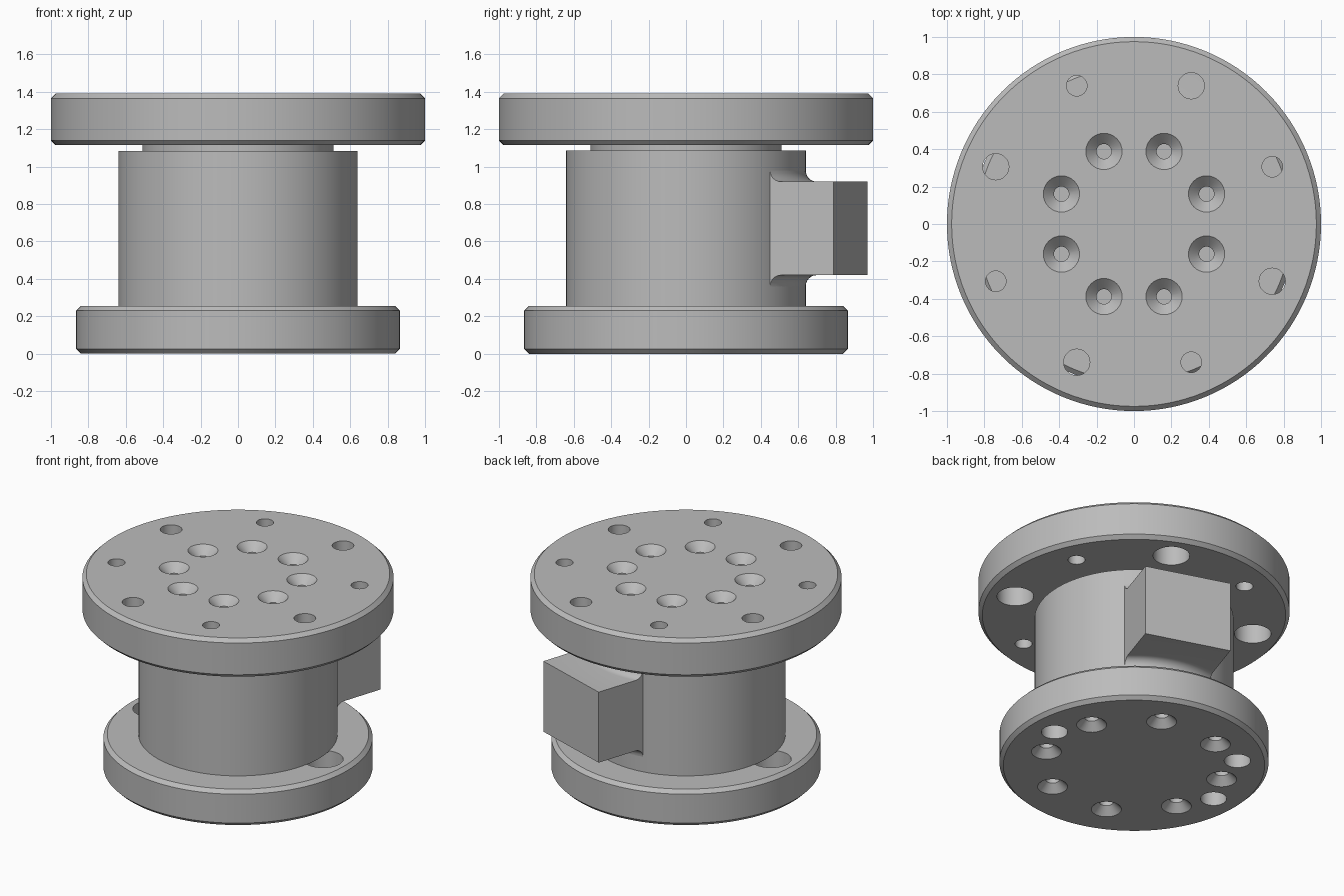
import bpy, bmesh
from math import radians, sin, cos, pi, sqrt
from mathutils import Vector

cube = bpy.data.objects.get("Cube")
if cube:
    bpy.data.objects.remove(cube, do_unlink=True)

steel = bpy.data.materials.new("brushed_grey")
steel.use_nodes = True
GREY = (0.5, 0.5, 0.5, 1)
steel.diffuse_color = GREY
steel.node_tree.nodes["Principled BSDF"].inputs["Base Color"].default_value = GREY


def add_lathe(bm, profile, segs, centre=(0, 0)):
    """Closed turned solid from (radius, z) points listed bottom to top."""
    rings = []
    for r, z in profile:
        rings.append([bm.verts.new((centre[0] + r * cos(2 * pi * i / segs),
                                    centre[1] + r * sin(2 * pi * i / segs), z))
                      for i in range(segs)])
    for low, high in zip(rings, rings[1:]):
        for i in range(segs):
            j = (i + 1) % segs
            bm.faces.new((low[i], low[j], high[j], high[i]))
    bm.faces.new(rings[0][::-1])
    bm.faces.new(rings[-1])


def make_object(name, bm):
    bmesh.ops.recalc_face_normals(bm, faces=bm.faces[:])
    mesh = bpy.data.meshes.new(name)
    bm.to_mesh(mesh)
    bm.free()
    mesh.materials.append(steel)
    obj = bpy.data.objects.new(name, mesh)
    bpy.context.collection.objects.link(obj)
    return obj


def select_only(obj):
    bpy.ops.object.select_all(action='DESELECT')
    obj.select_set(True)
    bpy.context.view_layer.objects.active = obj


def turned(name, profile, segs=96):
    bm = bmesh.new()
    add_lathe(bm, profile, segs)
    return make_object(name, bm)


def drill(obj, patterns):
    """Cut holes; each pattern is (profile, pitch radius, angles)."""
    bm = bmesh.new()
    for profile, pitch, angles in patterns:
        for a in angles:
            a = radians(a)
            add_lathe(bm, profile, 32, (pitch * cos(a), pitch * sin(a)))
    cutter = make_object("hole_cutter", bm)
    cutter.hide_render = True
    mod = obj.modifiers.new("holes", 'BOOLEAN')
    mod.operation = 'DIFFERENCE'
    mod.solver = 'EXACT'
    mod.object = cutter
    select_only(obj)
    bpy.ops.object.modifier_apply(modifier=mod.name)
    bpy.data.objects.remove(cutter, do_unlink=True)


def disc_profile(radius, z0, z1, bevel=0.025):
    return [(radius - bevel, z0), (radius, z0 + bevel),
            (radius, z1 - bevel), (radius - bevel, z1)]


EIGHT = [22.5 + 45 * k for k in range(8)]
TOP, UNDER, BASE = 1.39, 1.115, 0.255

# Upper flange: countersunk inner ring, alternating plain and counterbored outer ring
upper = turned("upper_flange", disc_profile(1.0, UNDER, TOP), 128)
drill(upper, [
    ([(0.04, 1.2), (0.04, TOP - 0.057), (0.097, TOP), (0.097, TOP + 0.05)], 0.42, EIGHT),
    ([(0.055, 1.0), (0.055, 1.5)], 0.8, EIGHT[0::2]),
    ([(0.118, 1.0), (0.118, 1.26), (0.07, 1.26), (0.07, 1.5)], 0.8, EIGHT[1::2]),
])

# Lower flange: countersunk ring from below, two counterbored holes, one dowel hole
lower = turned("lower_flange", disc_profile(0.865, 0, BASE), 128)
drill(lower, [
    ([(0.097, -0.05), (0.097, 0), (0.045, 0.052), (0.045, 0.18)], 0.59, EIGHT),
    ([(0.085, -0.05), (0.085, 0.13), (0.13, 0.13), (0.13, 0.35)], 0.667, (0, 180)),
    ([(0.085, -0.05), (0.085, 0.15)], 0.667, (135,)),
])

# Body and neck
BODY_R = 0.64
body = turned("cylindrical_body", [(BODY_R, BASE - 0.002), (BODY_R, 1.085)])
neck = turned("neck", [(0.51, 1.08), (0.51, UNDER + 0.002)])

# Connector block, blended into the body above and below by a fillet
HALF_W, REACH, Z0, Z1, FILLET = 0.295, 0.925, 0.42, 0.92, 0.06
out = Vector((sin(radians(18)), cos(radians(18)), 0))
side = Vector((out.y, -out.x, 0))
bm = bmesh.new()
sections = []
for i in range(17):
    s = HALF_W * (i / 8 - 1)
    base = sqrt(BODY_R ** 2 - s ** 2)
    arc = [(base + FILLET * (1 - cos(t * pi / 12)), FILLET * (1 - sin(t * pi / 12)))
           for t in range(7)]
    half = [(base - 0.08, FILLET)] + arc + [(REACH, 0)]
    loop = [(d, Z0 - h) for d, h in half] + [(d, Z1 + h) for d, h in reversed(half)]
    sections.append([bm.verts.new(side * s + out * d + Vector((0, 0, z))) for d, z in loop])
for a, b in zip(sections, sections[1:]):
    for i in range(len(a)):
        j = (i + 1) % len(a)
        bm.faces.new((a[i], a[j], b[j], b[i]))
bm.faces.new(sections[0])
bm.faces.new(sections[-1][::-1])
block = make_object("connector_block", bm)

# Smooth the round surfaces and keep the machined edges crisp
for obj in (upper, lower, body, neck, block):
    select_only(obj)
    bpy.ops.object.shade_smooth_by_angle(angle=radians(25))
